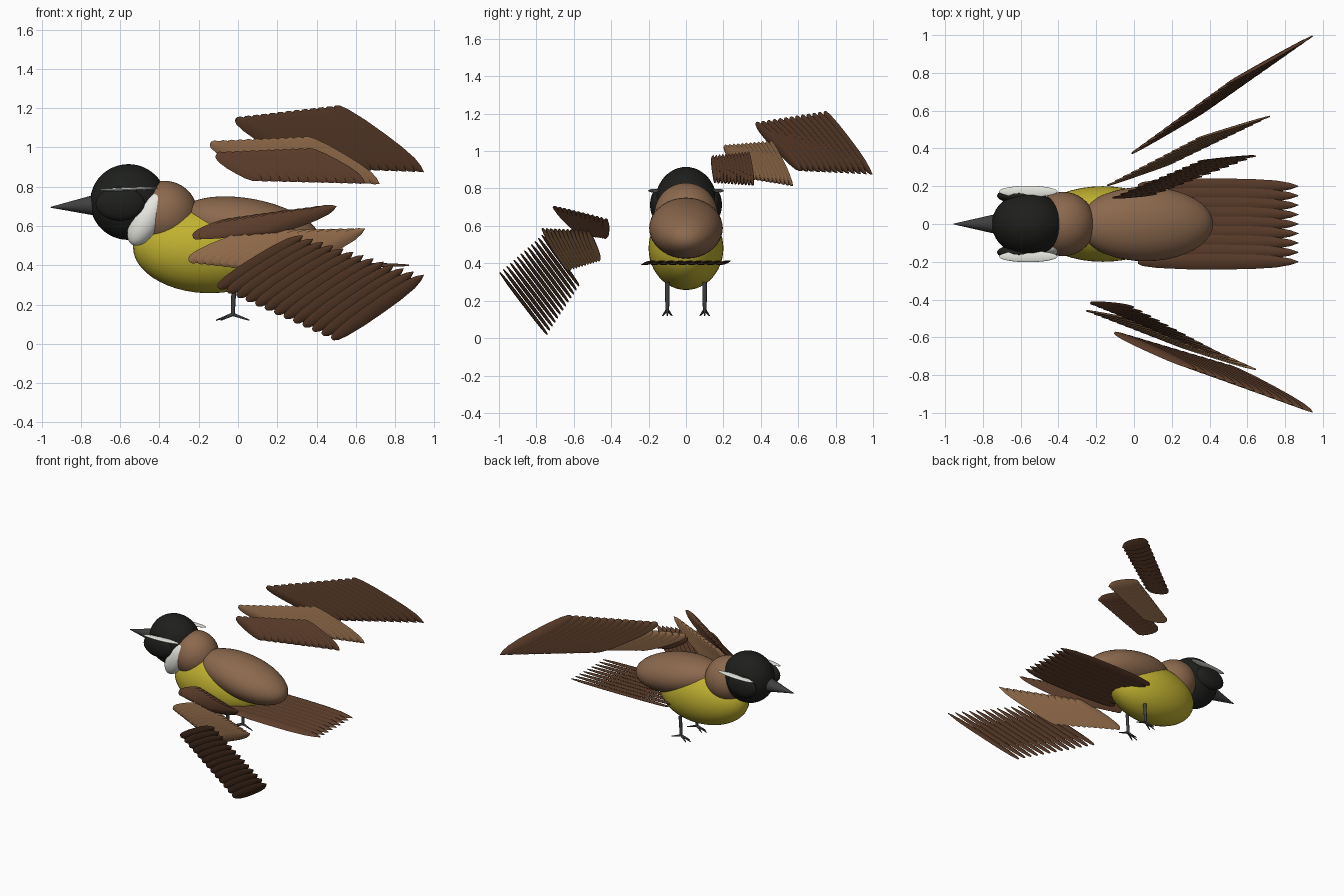
import bpy, bmesh
from math import radians, sin, cos, pi
from mathutils import Vector as V

if "Cube" in bpy.data.objects:
    bpy.data.objects.remove(bpy.data.objects["Cube"])


def material(name, col):
    m = bpy.data.materials.new(name)
    m.diffuse_color = (*col, 1)
    m.use_nodes = True
    m.node_tree.nodes["Principled BSDF"].inputs["Base Color"].default_value = m.diffuse_color
    return m


BROWN = material("brown", (.26, .14, .075))
DARK = material("dark_brown", (.11, .048, .024))
LIGHT = material("light_brown", (.29, .15, .07))
YELLOW = material("yellow", (.53, .44, .03))
BLACK = material("black", (.013, .014, .012))
WHITE = material("white", (.8, .8, .75))
GREY = material("dark_grey", (.05, .05, .05))


def finish(ob, name, mat, angle=40):
    ob.name = name
    ob.data.materials.append(mat)
    for o in bpy.context.selected_objects:
        o.select_set(False)
    ob.select_set(True)
    bpy.context.view_layer.objects.active = ob
    bpy.ops.object.shade_smooth_by_angle(angle=radians(angle))
    return ob


def ellipsoid(name, loc, size, mat, tilt=0, yaw=0):
    bpy.ops.mesh.primitive_uv_sphere_add(segments=40, ring_count=24, location=loc,
                                         rotation=(0, radians(tilt), radians(yaw)))
    ob = bpy.context.object
    ob.scale = size
    return finish(ob, name, mat)


def rod(name, a, b, r1, r2, mat, verts=12):
    a, b = V(a), V(b)
    d = b - a
    bpy.ops.mesh.primitive_cone_add(vertices=verts, radius1=r1, radius2=r2, depth=d.length,
                                    location=(a + b) / 2)
    ob = bpy.context.object
    ob.rotation_euler = d.to_track_quat('Z', 'Y').to_euler()
    return finish(ob, name, mat)


# width of a feather along its length
SHAPE = [(0, .25), (.03, .55), (.12, .8), (.3, .97), (.5, 1), (.7, .95), (.86, .75), (.95, .42), (1, .05)]


def add_feather(bm, a, b, side, normal, hw, th):
    rings = []
    for t, w in SHAPE:
        p = a.lerp(b, t)
        h = th * (.4 + .6 * w)
        rings.append([bm.verts.new(p + side * hw * w * u + normal * h * v)
                      for u, v in ((1, 0), (.5, .8), (0, 1), (-.5, .8), (-1, 0), (-.5, -.8), (0, -1), (.5, -.8))])
    for r, s in zip(rings, rings[1:]):
        for k in range(8):
            bm.faces.new((r[k], r[(k + 1) % 8], s[(k + 1) % 8], s[k]))
    bm.faces.new(rings[0][::-1])
    bm.faces.new(rings[-1])


def feather_fan(name, root0, root1, tip0, tip1, n, hw, mat, th=.008, tilt=22):
    """Row of shingled feathers between an inner and an outer feather."""
    root0, root1, tip0, tip1 = map(V, (root0, root1, tip0, tip1))
    bm = bmesh.new()
    for i in range(n):
        f = i / (n - 1)
        a, b = root0.lerp(root1, f), tip0.lerp(tip1, f)
        d = (b - a).normalized()
        nrm = d.cross(root1 - root0).normalized()
        side = nrm.cross(d)
        c, s = cos(radians(tilt)), sin(radians(tilt))
        add_feather(bm, a, b, side * c + nrm * s, nrm * c - side * s, hw, th)
    bmesh.ops.recalc_face_normals(bm, faces=bm.faces)
    me = bpy.data.meshes.new(name)
    bm.to_mesh(me)
    bm.free()
    ob = bpy.data.objects.new(name, me)
    bpy.context.collection.objects.link(ob)
    return finish(ob, name, mat, 60)


# body
ellipsoid("belly", (-.165, 0, .48), (.37, .2, .222), YELLOW, 3)
ellipsoid("back", (.06, 0, .588), (.365, .197, .15), BROWN, 11)
ellipsoid("neck", (-.375, 0, .66), (.17, .17, .17), BROWN)

# head
ellipsoid("head", (-.558, 0, .722), (.195, .167, .193), BLACK)
rod("beak", (-.725, 0, .706), (-.955, 0, .695), .054, .002, GREY, 24)
for s, n in ((-1, "near"), (1, "far")):
    ellipsoid(n + "_eye_mask", (-.6, s * .15, .713), (.125, .042, .085), BLACK)
    ellipsoid(n + "_brow", (-.56, s * .172, .788), (.155, .03, .008), WHITE, -2)
ellipsoid("cheek_patch", (-.465, -.105, .635), (.075, .068, .15), WHITE, 30)

# legs and feet
for s, n in ((-1, "near"), (1, "far")):
    y = s * .1
    rod(n + "_leg", (-.02, y, .3), (-.027, y, .145), .013, .01, GREY)
    for k, (dx, dy) in enumerate(((-.085, 0), (-.06, .025), (-.06, -.025), (.085, 0))):
        rod(f"{n}_toe_{k}", (-.027, y, .15), (-.027 + dx, y + dy, .12), .009, .003, GREY)

# tail
feather_fan("tail", (.02, -.2, .405), (.02, .2, .405), (.87, -.2, .4), (.87, .2, .4), 9, .042, DARK, .009, 14)

# far wing, raised
feather_fan("far_primaries", (-.01, .375, 1.145), (.49, .74, 1.205),
            (.41, .62, .895), (.945, .995, .875), 13, .042, DARK)
feather_fan("far_secondaries", (-.14, .205, 1.02), (.33, .45, 1.045),
            (.22, .33, .86), (.72, .57, .815), 12, .04, LIGHT)
feather_fan("far_tertials", (-.11, .14, .965), (.34, .33, .985),
            (.12, .16, .835), (.645, .36, .82), 12, .038, DARK)

# near wing, lowered
feather_fan("near_primaries", (-.1, -.575, .285), (.48, -.745, .025),
            (.33, -.77, .55), (.945, -.995, .35), 13, .042, DARK)
feather_fan("near_secondaries", (-.25, -.46, .425), (.2, -.63, .37),
            (.12, -.53, .57), (.645, -.77, .585), 12, .04, LIGHT)
feather_fan("near_tertials", (-.23, -.42, .545), (.14, -.57, .57),
            (.0, -.44, .63), (.5, -.71, .7), 12, .036, DARK)
